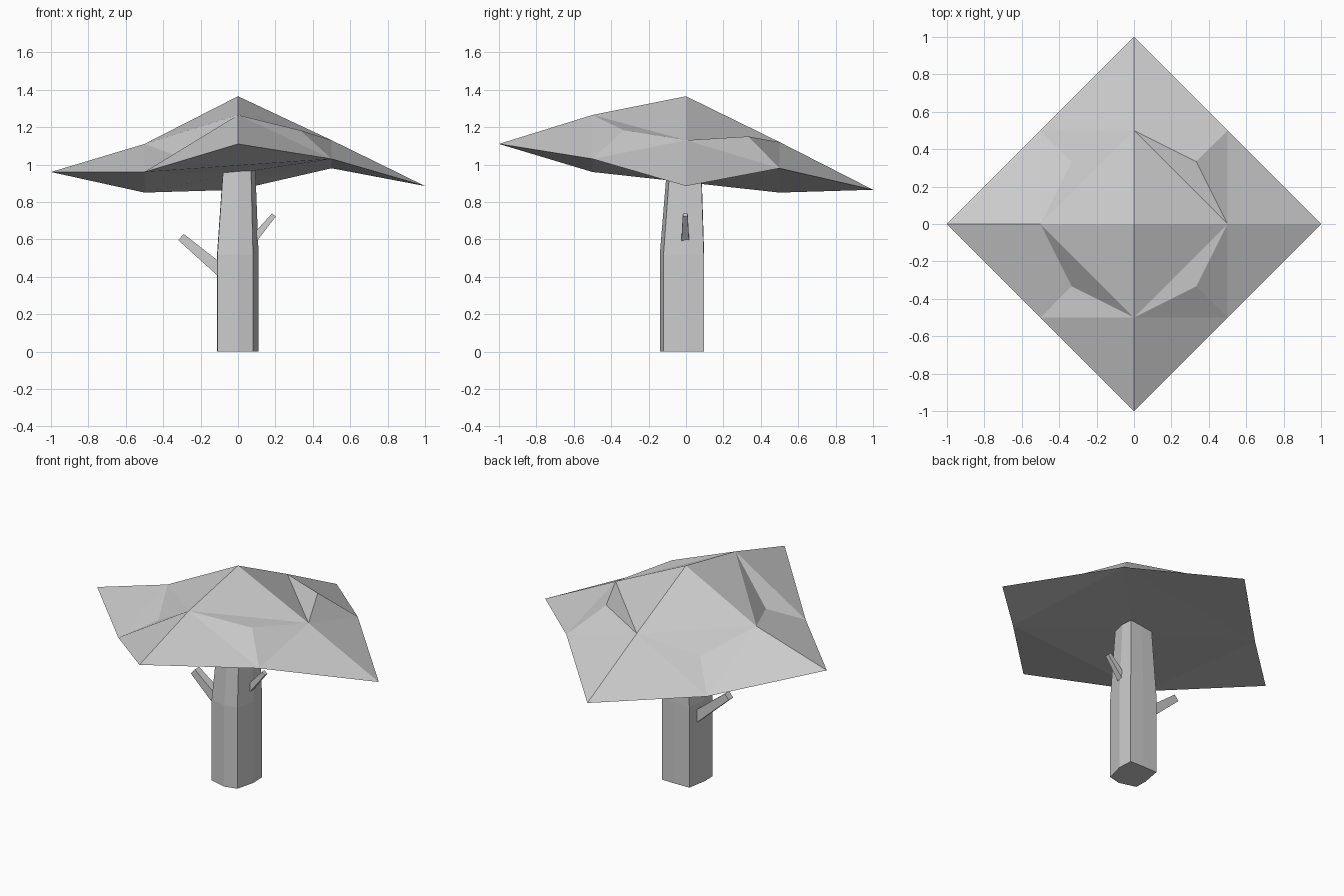
import bpy, bmesh, math
from mathutils import Matrix, Vector

if "Cube" in bpy.data.objects:
    bpy.data.objects.remove(bpy.data.objects["Cube"])


def finish(bm, name):
    bmesh.ops.recalc_face_normals(bm, faces=bm.faces[:])
    me = bpy.data.meshes.new(name)
    bm.to_mesh(me)
    bm.free()
    ob = bpy.data.objects.new(name, me)
    bpy.context.collection.objects.link(ob)
    return ob


# Canopy: four-sided cone, each face split once, with uneven heights.
# Lists run round the compass from +x: corner, then the panel that follows it.
def canopy():
    corner_z = [0.885, 0.865, 0.96, 1.11]
    ridge_z = [1.13, 1.12, 1.11, 1.265]
    rim_z = [0.98, 0.85, 0.96, 1.03]
    panel_z = [1.15, 1.0, 1.05, 1.183]
    bm = bmesh.new()
    apex = bm.verts.new((0, 0, 1.365))
    under = bm.verts.new((0, 0, 0.955))

    def ring(r, heights, turn):
        out = []
        for i, z in enumerate(heights):
            a = math.pi / 2 * (i + turn)
            out.append(bm.verts.new((r * math.cos(a), r * math.sin(a), z)))
        return out

    corner, ridge = ring(1, corner_z, 0), ring(0.5, ridge_z, 0)
    rim, panel = ring(math.sqrt(0.5), rim_z, 0.5), ring(math.sqrt(2) / 3, panel_z, 0.5)

    def fold(a, b, c, d):          # quad folded along b-d
        bm.faces.new((a, b, d))
        bm.faces.new((b, c, d))

    for i in range(4):
        j = (i + 1) % 4
        fold(apex, ridge[i], panel[i], ridge[j])
        fold(corner[i], rim[i], panel[i], ridge[i])
        fold(corner[j], ridge[j], panel[i], rim[i])
        fold(corner[i], rim[i - 1], under, rim[i])
    return finish(bm, "canopy")


# Trunk: irregular eight-point section, straight then tapering
def trunk():
    section = [(-.11, -.11), (0, -.14), (.08, -.12), (.11, 0),
               (.105, .095), (.01, .097), (-.09, .095), (-.112, -.03)]
    levels = [(0, 1, 0), (0.52, 1, 0), (1.04, 0.75, 0.008)]
    bm = bmesh.new()
    rings = [[bm.verts.new((x * s + o, y * s + o, z)) for x, y in section]
             for z, s, o in levels]
    for lo, hi in zip(rings, rings[1:]):
        for i in range(8):
            j = (i + 1) % 8
            bm.faces.new((lo[i], lo[j], hi[j], hi[i]))
    bm.faces.new(rings[0])
    bm.faces.new(rings[-1])
    return finish(bm, "trunk")


# Branch stubs: tapered square bars leaning out of the trunk
def branch(name, start, end, side1, side2):
    a, b = Vector(start), Vector(end)
    d = b - a
    bm = bmesh.new()
    m = (Matrix.Translation((a + b) / 2)
         @ Matrix.Rotation(math.atan2(d.x, d.z), 4, 'Y')
         @ Matrix.Rotation(math.pi / 4, 4, 'Z'))
    bmesh.ops.create_cone(bm, cap_ends=True, segments=4, radius1=side1 / math.sqrt(2),
                          radius2=side2 / math.sqrt(2), depth=d.length, matrix=m)
    return finish(bm, name)


canopy()
trunk()
branch("left_branch", (-0.07, 0, 0.415), (-0.305, 0, 0.612), 0.066, 0.044)
branch("right_branch", (0.07, -0.004, 0.585), (0.192, -0.004, 0.73), 0.042, 0.026)
